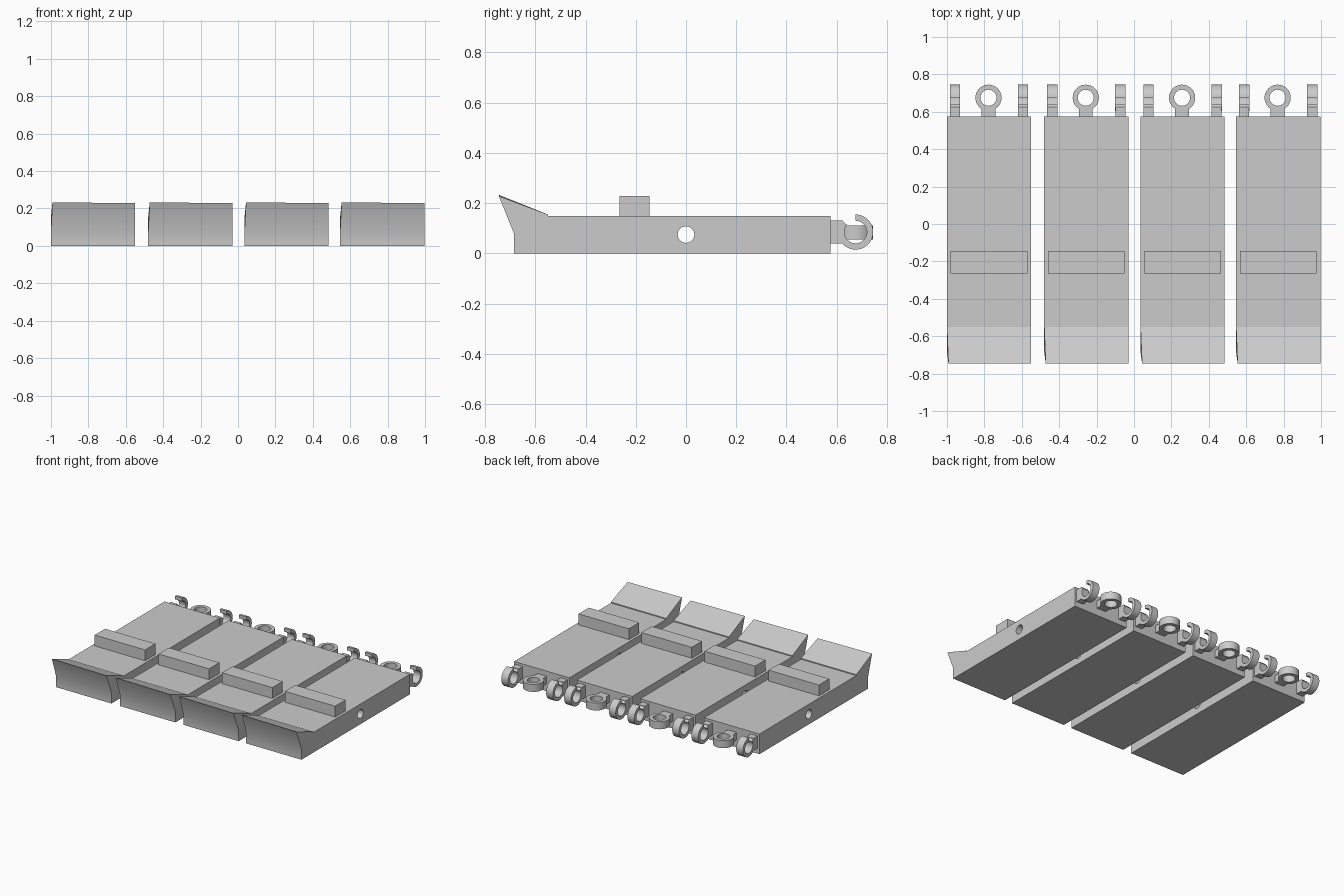
import bpy, bmesh, math
from mathutils import Vector

if "Cube" in bpy.data.objects:
    bpy.data.objects.remove(bpy.data.objects["Cube"], do_unlink=True)

GREY = (0.6, 0.6, 0.6, 1.0)
mat = bpy.data.materials.new("plain grey")
mat.use_nodes = True
mat.diffuse_color = GREY
mat.node_tree.nodes["Principled BSDF"].inputs["Base Color"].default_value = GREY


def finish(name, bm):
    bmesh.ops.recalc_face_normals(bm, faces=bm.faces)
    mesh = bpy.data.meshes.new(name)
    bm.to_mesh(mesh)
    bm.free()
    mesh.materials.append(mat)
    obj = bpy.data.objects.new(name, mesh)
    bpy.context.collection.objects.link(obj)
    return obj


def shade(obj):
    bpy.ops.object.select_all(action='DESELECT')
    obj.select_set(True)
    bpy.context.view_layer.objects.active = obj
    bpy.ops.object.shade_smooth_by_angle(angle=math.radians(30))


def extrude_x(name, profile, x0, x1):
    """Extrude a (y, z) outline from x0 to x1."""
    bm = bmesh.new()
    face = bm.faces.new([bm.verts.new((x0, y, z)) for y, z in profile])
    new = bmesh.ops.extrude_face_region(bm, geom=[face])["geom"]
    verts = [g for g in new if isinstance(g, bmesh.types.BMVert)]
    bmesh.ops.translate(bm, vec=(x1 - x0, 0, 0), verts=verts)
    return finish(name, bm)


def box(name, x0, x1, y0, y1, z0, z1):
    obj = extrude_x(name, [(y0, z0), (y1, z0), (y1, z1), (y0, z1)], x0, x1)
    shade(obj)


def band(name, centre, axis, width, r_in, r_out, start=0, sweep=360, steps=32):
    """Flat ring, or open clip, swept about the given axis."""
    c = Vector(centre)
    if axis == 'X':
        u, v, w = Vector((0, 1, 0)), Vector((0, 0, 1)), Vector((1, 0, 0))
    else:
        u, v, w = Vector((1, 0, 0)), Vector((0, 1, 0)), Vector((0, 0, 1))
    closed = sweep == 360
    bm = bmesh.new()
    sections = []
    for i in range(steps if closed else steps + 1):
        a = math.radians(start + sweep * i / steps)
        d = u * math.cos(a) + v * math.sin(a)
        sections.append([bm.verts.new(c + d * r + w * s * width / 2)
                         for r, s in ((r_in, -1), (r_out, -1), (r_out, 1), (r_in, 1))])
    if closed:
        sections.append(sections[0])
    for p, q in zip(sections, sections[1:]):
        for k in range(4):
            j = (k + 1) % 4
            bm.faces.new((p[k], p[j], q[j], q[k]))
    if not closed:
        bm.faces.new(sections[0])
        bm.faces.new(sections[-1])
    shade(finish(name, bm))


def drill(obj, x, y, z, radius):
    """Cut a cross hole along x through the object."""
    circle = [(y + radius * math.cos(i * math.tau / 32),
               z + radius * math.sin(i * math.tau / 32)) for i in range(32)]
    cutter = extrude_x("hole_cutter", circle, x - 0.4, x + 0.4)
    cutter.hide_render = True
    mod = obj.modifiers.new("hole", 'BOOLEAN')
    mod.operation = 'DIFFERENCE'
    mod.solver = 'EXACT'
    mod.object = cutter
    bpy.context.view_layer.update()
    graph = bpy.context.evaluated_depsgraph_get()
    mesh = bpy.data.meshes.new_from_object(obj.evaluated_get(graph))
    obj.modifiers.clear()
    obj.data = mesh
    bpy.data.objects.remove(cutter, do_unlink=True)


# Plank outline with a raised front lip
OUTLINE = [(-0.685, 0), (0.575, 0), (0.575, 0.148), (-0.55, 0.148),
           (-0.55, 0.155), (-0.745, 0.233), (-0.685, 0.08)]
WIDTH = 0.45

for n, x in enumerate((-1.0, -0.48, 0.035, 0.546), 1):
    # Plank body with cross hole and slightly uneven lip corners
    body = extrude_x(f"plank_{n}", OUTLINE, x, x + WIDTH)
    drill(body, x + WIDTH / 2, 0, 0.075, 0.033)
    for v in body.data.vertices:
        if v.co.z > 0.2:
            if v.co.x < x + 0.1:
                v.co.x += 0.008
            else:
                v.co.z -= 0.005
    shade(body)

    # Raised cross bar
    box(f"cross_bar_{n}", x + 0.02, x + 0.43, -0.265, -0.145, 0.145, 0.228)

    # Flat eyelet in the middle of the back edge
    cx = x + 0.222
    box(f"eyelet_stem_{n}", cx - 0.037, cx + 0.037, 0.57, 0.626, 0.055, 0.11)
    band(f"eyelet_{n}", (cx, 0.675, 0.083), 'Z', 0.055, 0.043, 0.07)

    # Open clips at both ends of the back edge
    for side, hx in (("right", x + 0.043), ("left", x + 0.407)):
        box(f"clip_stem_{side}_{n}", hx - 0.027, hx + 0.027, 0.57, 0.625, 0.04, 0.13)
        band(f"clip_{side}_{n}", (hx, 0.675, 0.085), 'X', 0.055, 0.045, 0.07,
             start=140, sweep=310)
